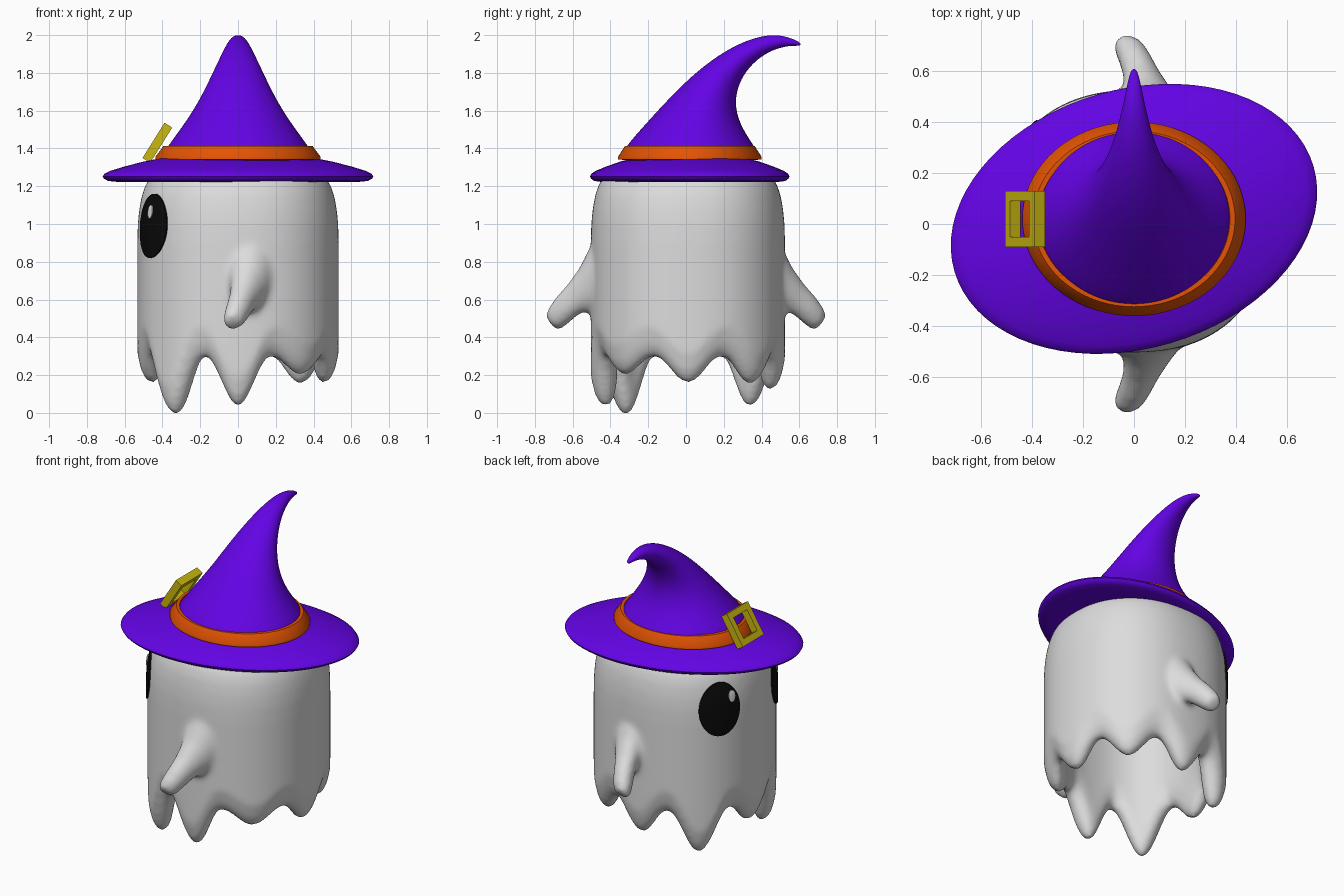
import bpy, bmesh, math
from mathutils import Matrix, Vector

if "Cube" in bpy.data.objects:
    bpy.data.objects.remove(bpy.data.objects["Cube"])


def material(name, rgb):
    m = bpy.data.materials.new(name)
    m.diffuse_color = (*rgb, 1)
    m.use_nodes = True
    m.node_tree.nodes["Principled BSDF"].inputs["Base Color"].default_value = m.diffuse_color
    return m


WHITE = material("ghost_white", (0.72, 0.72, 0.72))
BLACK = material("eye_black", (0.003, 0.003, 0.003))
PURPLE = material("hat_purple", (0.125, 0.001, 0.78))
ORANGE = material("band_orange", (0.78, 0.088, 0.001))
GOLD = material("buckle_gold", (0.6, 0.48, 0.005))


def finish(name, bm, mat, angle=40):
    bmesh.ops.recalc_face_normals(bm, faces=bm.faces)
    me = bpy.data.meshes.new(name)
    bm.to_mesh(me)
    bm.free()
    me.materials.append(mat)
    for p in me.polygons:
        p.use_smooth = True
    me.set_sharp_from_angle(angle=math.radians(angle))
    ob = bpy.data.objects.new(name, me)
    bpy.context.collection.objects.link(ob)
    return ob


def skin(bm, rings, closed=False, caps=True):
    """Join rings of points into a tube; closed also joins last to first."""
    vs = [[bm.verts.new(p) for p in r] for r in rings]
    n = len(vs[0])
    pairs = list(zip(vs, vs[1:] + vs[:1])) if closed else list(zip(vs, vs[1:]))
    for a, b in pairs:
        for i in range(n):
            j = (i + 1) % n
            bm.faces.new((a[i], a[j], b[j], b[i]))
    if caps and not closed:
        bm.faces.new(vs[0])
        bm.faces.new(vs[-1])


def loft(bm, sections, n=24, flip=1, dy=0.0):
    """Sections: x centre, two outline points in the y-z plane, half width."""
    rings = []
    for cx, y1, z1, y2, z2, w in sections:
        a, b = Vector((cx, y1 * flip + dy, z1)), Vector((cx, y2 * flip + dy, z2))
        mid, half = (a + b) / 2, (a - b) / 2
        rings.append([mid + half * math.cos(t) + Vector((w * math.sin(t), 0, 0))
                      for t in (2 * math.pi * i / n for i in range(n))])
    skin(bm, rings)


def ring_lathe(name, profile, rx, ry, mat, turn=0.0, n=72):
    bm = bmesh.new()
    rings = [[(s * rx * math.cos(2 * math.pi * i / n), s * ry * math.sin(2 * math.pi * i / n), z)
              for i in range(n)] for s, z in profile]
    skin(bm, rings, closed=True)
    bmesh.ops.transform(bm, matrix=Matrix.Translation((0, 0.02, 0)) @ Matrix.Rotation(turn, 4, 'Z'),
                        verts=bm.verts)
    return finish(name, bm, mat)


# ---- ghost body: thick draped shell with a ragged hem ----
TIPS = [0.155, 0.15, 0.12, 0.03, 0.155, -0.014, 0.03, 0.2]   # hem height every 45 degrees
DOME = [(1, 0.9), (0.995, 1.0), (0.98, 1.08), (0.955, 1.15), (0.92, 1.205), (0.87, 1.248),
        (0.8, 1.285), (0.7, 1.317), (0.55, 1.345), (0.35, 1.365), (0.04, 1.375)]
DY = 0.01


def radius(t):
    k = 2.25
    return (abs(math.cos(t) / 0.533) ** k + abs(math.sin(t) / 0.514) ** k) ** (-1 / k)


def hem(t):
    k = round(t / (math.pi / 4)) % 8
    w = 0.5 + 0.5 * math.cos(8 * t)
    return 0.295 + (TIPS[k] - 0.295) * w


def dome_scale(z):
    for (s1, z1), (s2, z2) in zip(DOME, DOME[1:]):
        if z1 <= z <= z2:
            return s1 + (s2 - s1) * (z - z1) / (z2 - z1)
    return 1.0


def wall_point(t, z, off=0.0):
    r = radius(t) * dome_scale(z) + off
    return (r * math.cos(t), r * math.sin(t) + DY, z)


N = 144
angles = [2 * math.pi * i / N for i in range(N)]
rings = []


def add_ring(inset, zfun, scale=1.0):
    rings.append([((radius(t) - inset) * scale * math.cos(t),
                   (radius(t) - inset) * scale * math.sin(t) + DY, zfun(t)) for t in angles])


for s, z in reversed(DOME):
    add_ring(0, lambda t: z, s)
add_ring(0, lambda t: 0.6)
for inset, up in ((0, 0.16), (0.02, 0.07), (0.045, 0.02), (0.08, 0.0),
                  (0.11, 0.02), (0.13, 0.07), (0.14, 0.16)):
    add_ring(inset, lambda t: hem(t) + up)
add_ring(0.14, lambda t: 0.6)
for s, z in DOME:
    add_ring(0.14, lambda t: z - 0.12, s)
bm = bmesh.new()
skin(bm, rings)

# arms, blended into the body by the remesh
ARM = [(0.06, 0.43, 0.96, 0.43, 0.49, 0.13), (0.06, 0.485, 0.93, 0.485, 0.51, 0.12),
       (0.055, 0.52, 0.855, 0.515, 0.53, 0.10), (0.045, 0.56, 0.775, 0.545, 0.532, 0.085),
       (0.025, 0.62, 0.69, 0.58, 0.51, 0.073), (0.0, 0.69, 0.61, 0.62, 0.475, 0.067),
       (-0.02, 0.732, 0.55, 0.655, 0.447, 0.06), (-0.03, 0.742, 0.505, 0.69, 0.44, 0.045)]
loft(bm, ARM)
loft(bm, ARM, flip=-1)
body = finish("ghost_body", bm, WHITE)
rm = body.modifiers.new("blend", 'REMESH')
rm.mode = 'VOXEL'
rm.voxel_size = 0.016
rm.use_smooth_shade = True
sm = body.modifiers.new("soften", 'SMOOTH')
sm.factor = 0.5
sm.iterations = 10


# ---- eyes: thin oval plates following the body wall ----
def oval(name, t0, z0, half_w, half_h, off, mat):
    bm = bmesh.new()
    n, da = 40, half_w / radius(t0)
    rings = [[wall_point(t0 + da * k * math.cos(2 * math.pi * i / n),
                         z0 + half_h * k * math.sin(2 * math.pi * i / n), o) for i in range(n)]
             for k, o in ((1, off - 0.009), (1, off), (0.75, off + 0.001), (0.5, off + 0.002),
                          (0.25, off + 0.002), (0.02, off + 0.002))]
    skin(bm, rings)
    finish(name, bm, mat)


for name, side, shift in (("left", 1, 0.14), ("right", -1, 0.0)):
    t = math.radians(147.8) * side
    oval(name + "_eye", t, 0.99, 0.135, 0.17, 0.009, BLACK)
    oval(name + "_eye_glint", t + side * shift, 1.065, 0.022, 0.036, 0.016, WHITE)

# ---- hat brim: turned oval ----
ring_lathe("hat_brim", [(0.5, 1.235), (0.7, 1.226), (0.88, 1.222), (0.96, 1.228), (0.99, 1.24),
                        (1.0, 1.252), (0.985, 1.267), (0.94, 1.282), (0.85, 1.302),
                        (0.7, 1.33), (0.5, 1.358)],
           0.732, 0.507, PURPLE, math.radians(16.3))

# ---- hat crown: bent cone ----
bm = bmesh.new()
loft(bm, [(0, -0.36, 1.34, 0.4, 1.34, 0.415), (0, -0.322, 1.41, 0.365, 1.41, 0.376),
          (0, -0.21, 1.535, 0.295, 1.51, 0.29), (0, -0.1, 1.655, 0.262, 1.61, 0.218),
          (0, 0.02, 1.775, 0.266, 1.70, 0.163), (0, 0.14, 1.873, 0.303, 1.79, 0.118),
          (0, 0.27, 1.952, 0.368, 1.865, 0.08), (0, 0.39, 1.995, 0.44, 1.913, 0.054),
          (0, 0.49, 2.004, 0.51, 1.937, 0.036), (0, 0.57, 1.98, 0.565, 1.945, 0.022),
          (0, 0.61, 1.957, 0.606, 1.942, 0.01)], n=32)
crown = finish("hat_crown", bm, PURPLE, 180)
sub = crown.modifiers.new("round", 'SUBSURF')
sub.levels = sub.render_levels = 2

# ---- hat band ----
ring_lathe("hat_band", [(0.8, 1.335), (1.0, 1.342), (1.0, 1.356), (0.905, 1.412), (0.86, 1.412)],
           0.437, 0.38, ORANGE)

# ---- buckle: square frame leaning on the band ----
bm = bmesh.new()
square = ((-1, -1), (1, -1), (1, 1), (-1, 1))
skin(bm, [[(x * h, y * h, z) for x, y in square]
          for h, z in ((0.11, -0.024), (0.11, 0.024), (0.07, 0.024), (0.07, -0.024))], closed=True)
up = Vector((0.53, 0, 0.848)).normalized()
side = Vector((0, 1, 0))
normal = up.cross(side)
frame = Matrix((up, side, normal)).transposed().to_4x4()
bmesh.ops.transform(bm, matrix=Matrix.Translation((-0.427, 0.02, 1.43)) @ frame, verts=bm.verts)
finish("hat_buckle", bm, GOLD, 30)
